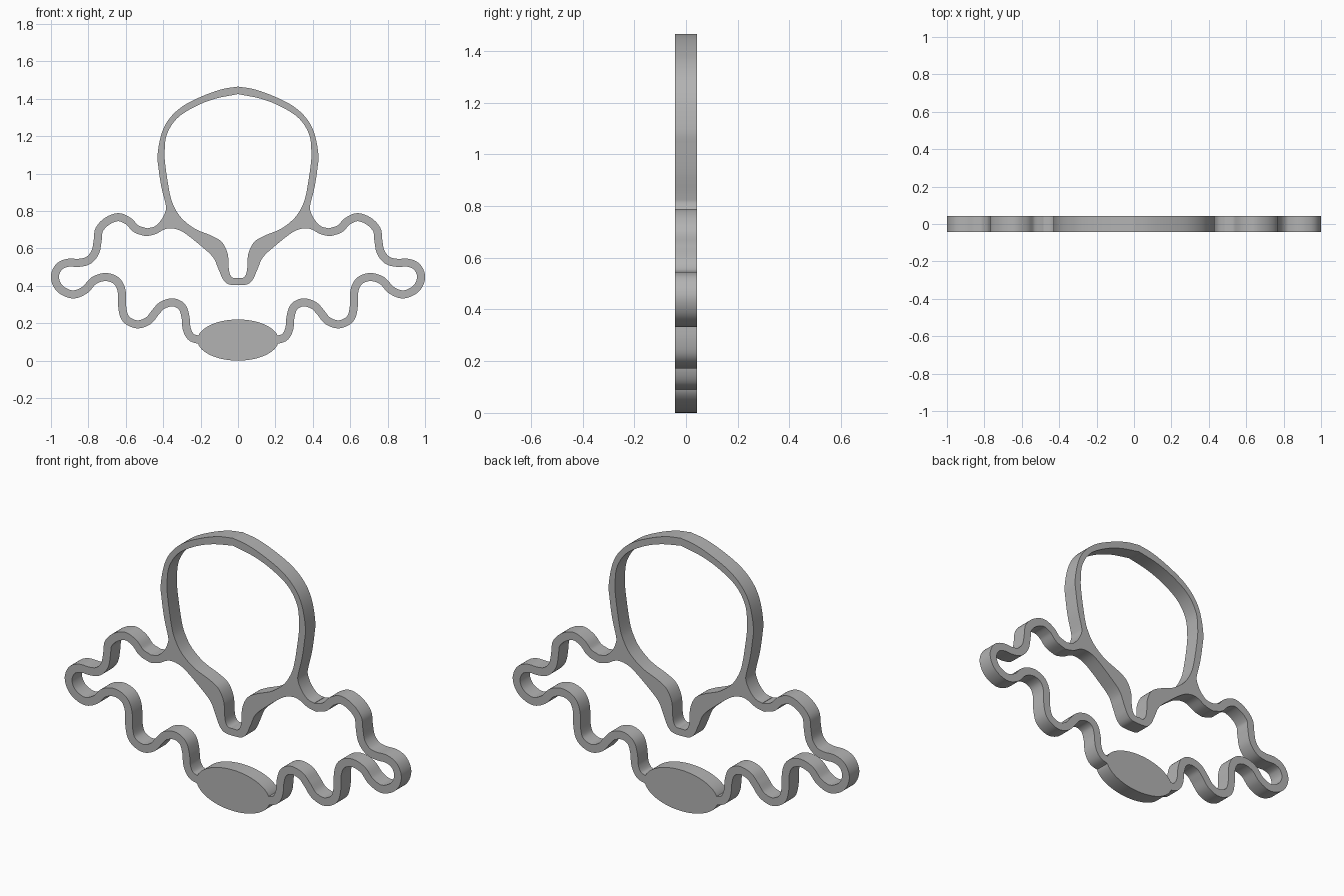
import bpy, bmesh, math
from mathutils import Vector, Matrix

if "Cube" in bpy.data.objects:
    bpy.data.objects.remove(bpy.data.objects["Cube"], do_unlink=True)

DEPTH = 0.084
BAND = 0.043

grey = bpy.data.materials.new("plain grey")
grey.use_nodes = True
grey.diffuse_color = (0.45, 0.45, 0.45, 1)
grey.node_tree.nodes["Principled BSDF"].inputs["Base Color"].default_value = (0.45, 0.45, 0.45, 1)


def smooth(points, steps=7):
    """Catmull-Rom curve through the points."""
    p = [Vector(q) for q in points]
    p = [2 * p[0] - p[1]] + p + [2 * p[-1] - p[-2]]
    out = []
    for a, b, c, d in zip(p, p[1:], p[2:], p[3:]):
        for i in range(steps):
            t = i / steps
            out.append(0.5 * (2 * b + (c - a) * t + (2 * a - 5 * b + 4 * c - d) * t * t
                              + (3 * b - a - 3 * c + d) * t ** 3))
    return out + [p[-2]]


def offset(path, dist):
    """Shift a path sideways, positive to its left."""
    out = []
    for i, q in enumerate(path):
        d = (path[min(i + 1, len(path) - 1)] - path[max(i - 1, 0)]).normalized()
        out.append(q + Vector((-d.y, d.x)) * dist)
    return out


def mirrored(half):
    """Close a right half that starts and ends on the centre line."""
    return half + [Vector((-q.x, q.y)) for q in reversed(half[1:-1])]


def plate(name, outlines):
    """Extruded flat plate; the inner outlines become holes."""
    curve = bpy.data.curves.new(name + " outline", 'CURVE')
    curve.dimensions = '2D'
    curve.fill_mode = 'BOTH'
    curve.extrude = DEPTH / 2
    for outline in outlines:
        spline = curve.splines.new('POLY')
        spline.points.add(len(outline) - 1)
        for point, q in zip(spline.points, outline):
            point.co = (q.x, q.y, 0, 1)
        spline.use_cyclic_u = True
    helper = bpy.data.objects.new(name + " helper", curve)
    bpy.context.collection.objects.link(helper)
    graph = bpy.context.evaluated_depsgraph_get()
    mesh = bpy.data.meshes.new_from_object(helper.evaluated_get(graph))
    bpy.data.objects.remove(helper, do_unlink=True)
    mesh.transform(Matrix.Rotation(math.pi / 2, 4, 'X'))
    bm = bmesh.new()
    bm.from_mesh(mesh)
    bmesh.ops.remove_doubles(bm, verts=bm.verts, dist=0.0001)
    bmesh.ops.recalc_face_normals(bm, faces=bm.faces)
    bm.to_mesh(mesh)
    bm.free()
    mesh.materials.clear()
    mesh.materials.append(grey)
    obj = bpy.data.objects.new(name, mesh)
    bpy.context.collection.objects.link(obj)
    bpy.ops.object.select_all(action='DESELECT')
    obj.select_set(True)
    bpy.context.view_layer.objects.active = obj
    bpy.ops.object.shade_smooth_by_angle(angle=math.radians(35))
    return obj


# Wavy arm centre line, from the hoop round to the oval
arm = smooth([(.49, .686), (.545, .705), (.585, .745), (.64, .767), (.70, .745), (.742, .70),
              (.75, .645), (.763, .58), (.80, .536), (.85, .523), (.91, .523), (.958, .50),
              (.979, .445), (.952, .385), (.885, .354), (.82, .377), (.77, .428), (.706, .447),
              (.648, .425), (.622, .37), (.618, .28), (.598, .222), (.54, .194), (.48, .213),
              (.44, .26), (.403, .297), (.347, .311), (.30, .288), (.281, .235), (.274, .17),
              (.25, .126), (.205, .11)])

# Outer side of the hoop, down to the arm
hoop_outer = smooth([(0, 1.465), (.09, 1.45), (.2, 1.41), (.3, 1.357), (.37, 1.29), (.41, 1.21),
                     (.43, 1.10), (.425, 1.03), (.41, .93), (.388, .84), (.386, .805),
                     (.407, .757), (.445, .718), (.49, .7075)])

# Underside of the wedge, from the arm to the centre
wedge_under = smooth([(.49, .6645), (.44, .677), (.39, .703), (.345, .706), (.29, .685),
                      (.2, .615), (.134, .553), (.105, .49), (.08, .435), (.05, .408),
                      (0, .403)])

# Opening inside the hoop
opening = smooth([(0, 1.425), (.123, 1.4), (.23, 1.358), (.326, 1.295), (.38, 1.21), (.392, 1.12),
                  (.388, 1.04), (.364, .89), (.34, .82), (.30, .76), (.23, .705), (.14, .667),
                  (.085, .632), (.055, .57), (.05, .5), (.042, .46), (.025, .442), (0, .442)])

silhouette = (hoop_outer[:-1] + offset(arm, BAND / 2)
              + offset(arm, -BAND / 2)[::-1] + wedge_under[1:])
plate("wavy_frame", [mirrored(silhouette), mirrored(opening)])

# Solid oval at the bottom
oval = [Vector((.217 * math.cos(a), .11 + .11 * math.sin(a)))
        for a in (math.tau * i / 72 for i in range(72))]
plate("bottom_oval", [oval])
